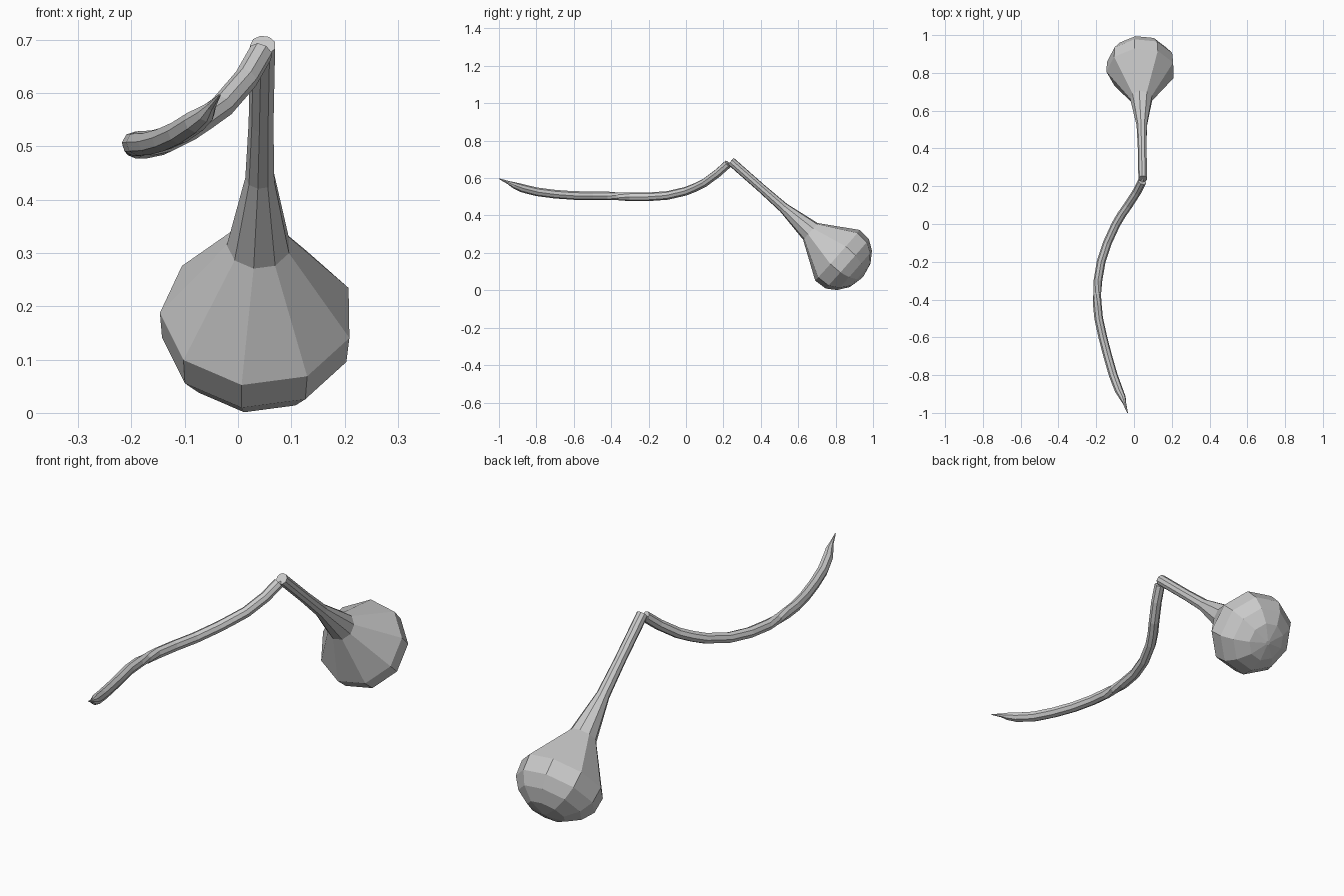
import bpy, bmesh
from math import sin, cos, radians, tau
from mathutils import Vector

if "Cube" in bpy.data.objects:
    bpy.data.objects.remove(bpy.data.objects["Cube"])


def loft(name, stations, sides, start=0.0, twist=None):
    """Skin rings along a path; each station is (x, y, z, radius)."""
    twist = twist or {}
    pts = [Vector(s[:3]) for s in stations]
    bm = bmesh.new()
    rings, angle = [], radians(start)
    for i, p in enumerate(pts):
        t = (pts[min(i + 1, len(pts) - 1)] - pts[max(i - 1, 0)]).normalized()
        u = t.cross(Vector((0, 0, 1))).normalized()
        v = u.cross(t)
        angle += radians(twist.get(i, 0))
        r = stations[i][3]
        rings.append([bm.verts.new(p + r * (u * cos(angle + tau * k / sides)
                                            + v * sin(angle + tau * k / sides)))
                      for k in range(sides)])
    for a, b in zip(rings, rings[1:]):
        for k in range(sides):
            n = (k + 1) % sides
            bm.faces.new((a[k], a[n], b[n], b[k]))
    # fan caps
    for ring, c in ((rings[0], pts[0]), (rings[-1], pts[-1])):
        tip = bm.verts.new(c)
        for k in range(sides):
            bm.faces.new((ring[k], ring[(k + 1) % sides], tip))
    bmesh.ops.recalc_face_normals(bm, faces=bm.faces)
    me = bpy.data.meshes.new(name)
    bm.to_mesh(me)
    bm.free()
    ob = bpy.data.objects.new(name, me)
    bpy.context.collection.objects.link(ob)
    return ob


# nine-sided bulb with its long straight neck: (distance along axis, radius)
top = Vector((0.047, 0.24, 0.69))
axis = Vector((-0.014, 0.75, -0.661)).normalized()
profile = [(0, 0.024), (0.22, 0.024), (0.376, 0.028), (0.567, 0.06),
           (0.76, 0.183), (0.83, 0.178), (0.882, 0.143), (0.922, 0.085),
           (0.938, 0.01)]
loft("bulb_and_neck", [(*(top + axis * d), r) for d, r in profile], 9, 180)

# rear half of the bent stem, narrowing where it joins the front half
R = 0.023
loft("rear_stem", [
    (0.043, 0.225, 0.676, R), (0.015, 0.17, 0.627, R), (-0.03, 0.1, 0.575, R),
    (-0.065, 0.05, 0.55, R), (-0.095, 0, 0.53, R), (-0.141, -0.1, 0.507, R),
    (-0.174, -0.2, 0.5, R), (-0.191, -0.3, 0.5, R), (-0.194, -0.36, 0.502, 0.022),
    (-0.195, -0.42, 0.504, 0.014)], 8, 0, {8: 20, 9: 30})

# front half with a twisted joint and a pointed tip
loft("front_stem", [
    (-0.192, -0.31, 0.501, 0.014), (-0.195, -0.37, 0.503, 0.021),
    (-0.195, -0.42, 0.505, R), (-0.187, -0.5, 0.506, R), (-0.165, -0.6, 0.507, R),
    (-0.139, -0.7, 0.514, R), (-0.11, -0.8, 0.527, R), (-0.08, -0.88, 0.547, 0.022),
    (-0.06, -0.92, 0.562, 0.017), (-0.05, -0.95, 0.576, 0.009),
    (-0.034, -1.0, 0.597, 0.002)], 8, 0, {1: 30, 2: 20})

# small link between neck top and stem
loft("top_link", [(0.04, 0.217, 0.67, 0.009), (0.048, 0.255, 0.682, 0.009)], 6)
